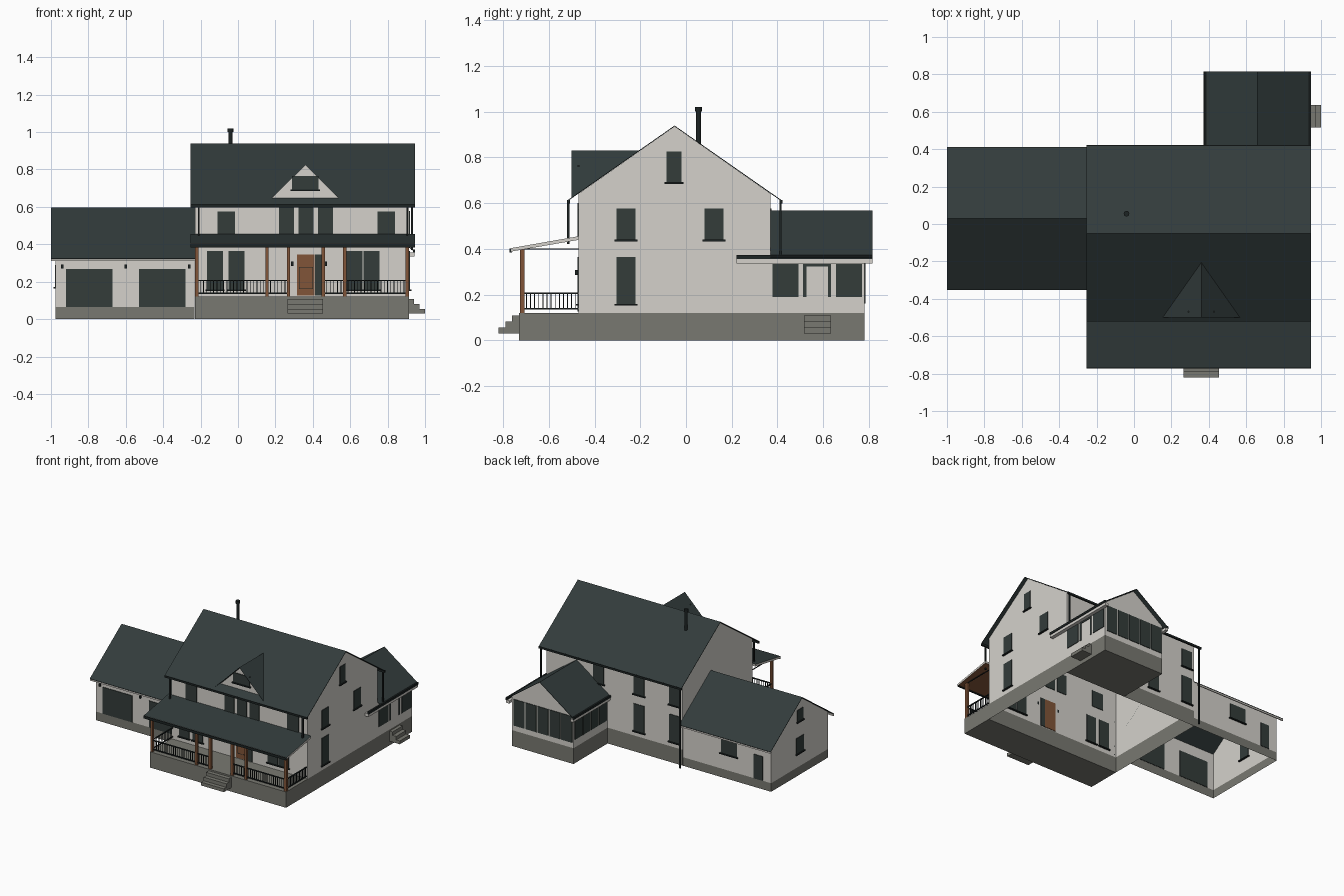
import bpy

if "Cube" in bpy.data.objects:
    bpy.data.objects.remove(bpy.data.objects["Cube"], do_unlink=True)


def material(name, r, g, b):
    m = bpy.data.materials.new(name)
    m.use_nodes = True
    m.diffuse_color = (r, g, b, 1)
    bsdf = m.node_tree.nodes["Principled BSDF"]
    bsdf.inputs["Base Color"].default_value = (r, g, b, 1)
    bsdf.inputs["Roughness"].default_value = 0.8
    return m


ROOF = material("slate roof", 0.032, 0.045, 0.045)
WALL = material("pale siding", 0.66, 0.64, 0.60)
STONE = material("grey foundation", 0.19, 0.19, 0.165)
WOOD = material("brown wood", 0.22, 0.09, 0.04)
GLASS = material("dark glass", 0.033, 0.045, 0.042)
METAL = material("black metal", 0.012, 0.017, 0.017)


def mesh(name, verts, faces, *mats):
    me = bpy.data.meshes.new(name)
    me.from_pydata(verts, [], faces)
    for m in mats:
        me.materials.append(m)
    ob = bpy.data.objects.new(name, me)
    bpy.context.collection.objects.link(ob)
    return ob


def boxes(name, mat, items):
    """Each item is x0, x1, y0, y1, z0, z1."""
    verts, faces = [], []
    for x0, x1, y0, y1, z0, z1 in items:
        n = len(verts)
        verts += [(x, y, z) for x in (x0, x1) for y in (y0, y1) for z in (z0, z1)]
        for f in ((0, 1, 3, 2), (4, 6, 7, 5), (0, 4, 5, 1), (2, 3, 7, 6), (0, 2, 6, 4), (1, 5, 7, 3)):
            faces.append([n + i for i in f])
    return mesh(name, verts, faces, mat)


def place(axis, a, p, z):
    return (a, p, z) if axis == "x" else (p, a, z)


def shell(name, axis, a0, a1, p0, p1, z0, eave, ridge):
    """Gabled walls, open below, ridge along the axis."""
    prof = [(p0, z0), (p0, eave), ((p0 + p1) / 2, ridge), (p1, eave), (p1, z0)]
    verts = [place(axis, a, p, z) for a in (a0, a1) for p, z in prof]
    return mesh(name, verts, [(4, 3, 2, 1, 0), (5, 6, 7, 8, 9), (0, 1, 6, 5), (3, 4, 9, 8)], WALL)


def gable_roof(name, axis, a0, a1, p0, p1, eave, ridge):
    prof = [(p0, eave), ((p0 + p1) / 2, ridge), (p1, eave)]
    verts = [place(axis, a, p, z) for a in (a0, a1) for p, z in prof]
    faces = [(0, 3, 4, 1), (1, 4, 5, 2)]
    if axis == "y":
        faces = [f[::-1] for f in faces]
    ob = mesh(name, verts, faces, ROOF)
    mod = ob.modifiers.new("sheet", "SOLIDIFY")
    mod.thickness, mod.offset = 0.004, 1
    return ob


def ring(name, x0, x1, y0, y1, h):
    verts = [(x, y, z) for z in (0, h) for x, y in ((x0, y0), (x1, y0), (x1, y1), (x0, y1))]
    return mesh(name, verts, [(i, (i + 1) % 4, (i + 1) % 4 + 4, i + 4) for i in range(4)], STONE)


def plates(name, mat, axis, at, items, sill=False):
    """Thin panels u0, u1, z0, z1 on the wall at the given place on the axis."""
    def panel(u0, u1, z0, z1, t):
        return ((at - t, at + t, u0, u1, z0, z1) if axis == "x" else (u0, u1, at - t, at + t, z0, z1))
    boxes(name, mat, [panel(*i, 0.0045) for i in items])
    if sill:
        boxes(name + "_sills", METAL,
              [panel(u0 - .008, u1 + .008, z0 - .006, z0 + .002, .012) for u0, u1, z0, z1 in items])


L, R, F, B = -0.23, 0.915, -0.47, 0.37     # main wall planes

# Foundations
ring("house_foundation", L, R, F, B, 0.12)
ring("garage_foundation", -0.975, L - .002, -0.31, B, 0.065)
boxes("porch_floor", STONE, [(L, R, -0.73, F, 0, 0.12)])
boxes("sunroom_foundation", STONE, [(0.4, R, B, 0.78, 0, 0.12)])

# Walls and roofs
shell("house_walls", "x", L, R, F, B, 0.12, 0.641, 0.935)
gable_roof("house_roof", "x", -0.255, 0.945, -0.515, 0.415, 0.61, 0.935)
shell("garage_walls", "x", -0.975, L - .002, -0.31, B, 0.065, 0.35, 0.592)
gable_roof("garage_roof", "x", -1, L, -0.35, 0.41, 0.322, 0.592)
shell("sunroom_walls", "y", B, 0.78, 0.4, R, 0.12, 0.382, 0.563)
gable_roof("sunroom_roof", "y", B, 0.815, 0.375, 0.945, 0.36, 0.563)

# Dormer
mesh("dormer_front", [(.175, -.468, .642), (.545, -.468, .642), (.36, -.468, .825)], [(0, 1, 2)], WALL)
mesh("dormer_roof", [(.15, -.5, .622), (.36, -.5, .83), (.57, -.5, .622), (.36, -.2, .83)],
     [(0, 1, 3), (1, 2, 3)], ROOF)
plates("dormer_window", GLASS, "y", -0.47, [(.29, .43, .69, .765)], True)

# Porch roof: slate on top, boarded ceiling, pale ends
prof = [(-.765, .388), (F, .439), (F, .455), (-.765, .403)]
porch = mesh("porch_roof", [(x, y, z) for x in (-.255, .945) for y, z in prof],
             [(3, 2, 1, 0), (4, 5, 6, 7), (0, 1, 5, 4), (1, 2, 6, 5), (2, 3, 7, 6), (3, 0, 4, 7)],
             WALL, ROOF, WOOD)
for p in porch.data.polygons:
    if p.normal.z > 0.5:
        p.material_index = 1
    elif p.normal.z < -0.5:
        p.material_index = 2

# Gutters and eave boards
boxes("gutters", METAL, [(-.255, .945, -.52, -.508, .598, .613), (-.255, .945, .41, .422, .598, .613),
                         (-.255, .945, -.772, -.76, .383, .402), (.935, .947, .22, .815, .355, .373),
                         (.373, .385, B, .815, .355, .373)])
boxes("eave_boards", WALL, [(-1, L, -.35, -.342, .31, .322), (-1, L, .402, .41, .31, .322),
                            (R, .943, .22, .815, .335, .356), (.377, .4, B, .815, .335, .356)])
boxes("downspouts", METAL, [(x - .005, x + .005, y - .005, y + .005, z, .6) for x, y, z in
                            ((.905, -.515, .42), (.93, .413, .37), (L - .01, .413, 0), (L + .02, -.515, .42))])

# Porch posts and railings
posts = (-.22, .155, .27, .455, .57, .905)
boxes("porch_posts", WOOD, [(x - .009, x + .009, -.725, -.707, .12, .396) for x in posts])
rails = []
for a, b in zip(posts, posts[1:]):
    if a == .27:
        continue
    rails += [(a, b, -.72, -.712, z, z + .007) for z in (.135, .203)]
    n = round((b - a) / .018)
    rails += [(x - .002, x + .002, -.718, -.714, .135, .205) for x in (a + (b - a) * i / n for i in range(1, n))]
for s in (-.22, .905):
    rails += [(s - .004, s + .004, -.716, F, z, z + .007) for z in (.135, .203)]
    rails += [(s - .002, s + .002, y, y + .004, .135, .205) for y in (-.7 + .018 * i for i in range(13))]
    rails.append((s - .003, s + .003, -.716, F, .397, .402))
boxes("porch_railing", METAL, rails)

# Steps
steps = [(.265, .455, -.82 + .03 * i, -.73, .03, top) for i, top in enumerate((.055, .082, .108))]
steps += [(R, 1 - .03 * i, .515, .635, .03, top) for i, top in enumerate((.055, .082, .108))]
boxes("steps", STONE, steps)

# House windows
low, high = (.157, .365), (.438, .577)
plates("front_lower_windows", GLASS, "y", F,
       [(a, a + .085, *low) for a in (-.165, -.05, .58, .672)], True)
plates("front_upper_windows", GLASS, "y", F,
       [(a, a + .095, .45, .575) for a in (-.11, .745)] + [(a, a + .08, .45, .6) for a in (.22, .323, .428)])
plates("side_windows", GLASS, "x", R,
       [(-.305, -.22, *low), (-.305, -.22, *high), (.08, .165, *high), (-.085, -.02, .69, .825)], True)
plates("back_windows", GLASS, "y", B,
       [(a, a + .09, *z) for a in (-.21, .09) for z in (low, high)] + [(.43, .52, *high)], True)

# Front door
plates("front_door", WOOD, "y", F, [(.315, .41, .125, .345)])
plates("door_panel_lines", METAL, "y", F - .001,
       [(.325, .4, z, z + .003) for z in (.16, .275)] + [(x, x + .003, .16, .275) for x in (.325, .397)])
plates("door_sidelight", GLASS, "y", F, [(.412, .45, .125, .345)])

# Garage doors and windows
plates("garage_doors", GLASS, "y", -.31, [(-.92, -.67, .066, .268), (-.53, -.28, .066, .268)])
plates("garage_back_door", GLASS, "y", B, [(-.905, -.83, .066, .25)])
plates("garage_back_window", GLASS, "y", B, [(-.69, -.555, .185, .3)], True)
plates("garage_side_windows", GLASS, "x", -.975, [(-.02, .07, .17, .29), (-.01, .06, .41, .5)], True)

# Sunroom glazing and door
plates("sunroom_back_glass", GLASS, "y", .78, [(.41 + .1 * i, .5 + .1 * i, .16, .36) for i in range(5)])
plates("sunroom_left_glass", GLASS, "x", .4, [(.385 + .098 * i, .473 + .098 * i, .18, .333) for i in range(4)])
plates("sunroom_right_glass", GLASS, "x", R,
       [(.378, .492, .19, .333), (.655, .77, .19, .333), (.512, .526, .19, .333),
        (.622, .634, .19, .333), (.526, .622, .322, .333)])

# Wall lamps
boxes("wall_lamps", METAL, [(x - .006, x + .006, y - .015, y, z, z + .022) for x, y, z in
                            ((-.94, -.31, .27), (-.6, -.31, .27), (-.26, -.31, .27), (.29, F, .285), (.47, F, .285))])

# Stove pipe
for name, r, z0, z1 in (("stove_pipe", .011, .82, 1.0), ("stove_pipe_cap", .015, 1.0, 1.02)):
    bpy.ops.mesh.primitive_cylinder_add(vertices=16, radius=r, depth=z1 - z0, location=(-.04, .055, (z0 + z1) / 2))
    pipe = bpy.context.object
    pipe.name = name
    pipe.data.materials.append(METAL)
    bpy.ops.object.shade_smooth_by_angle()
